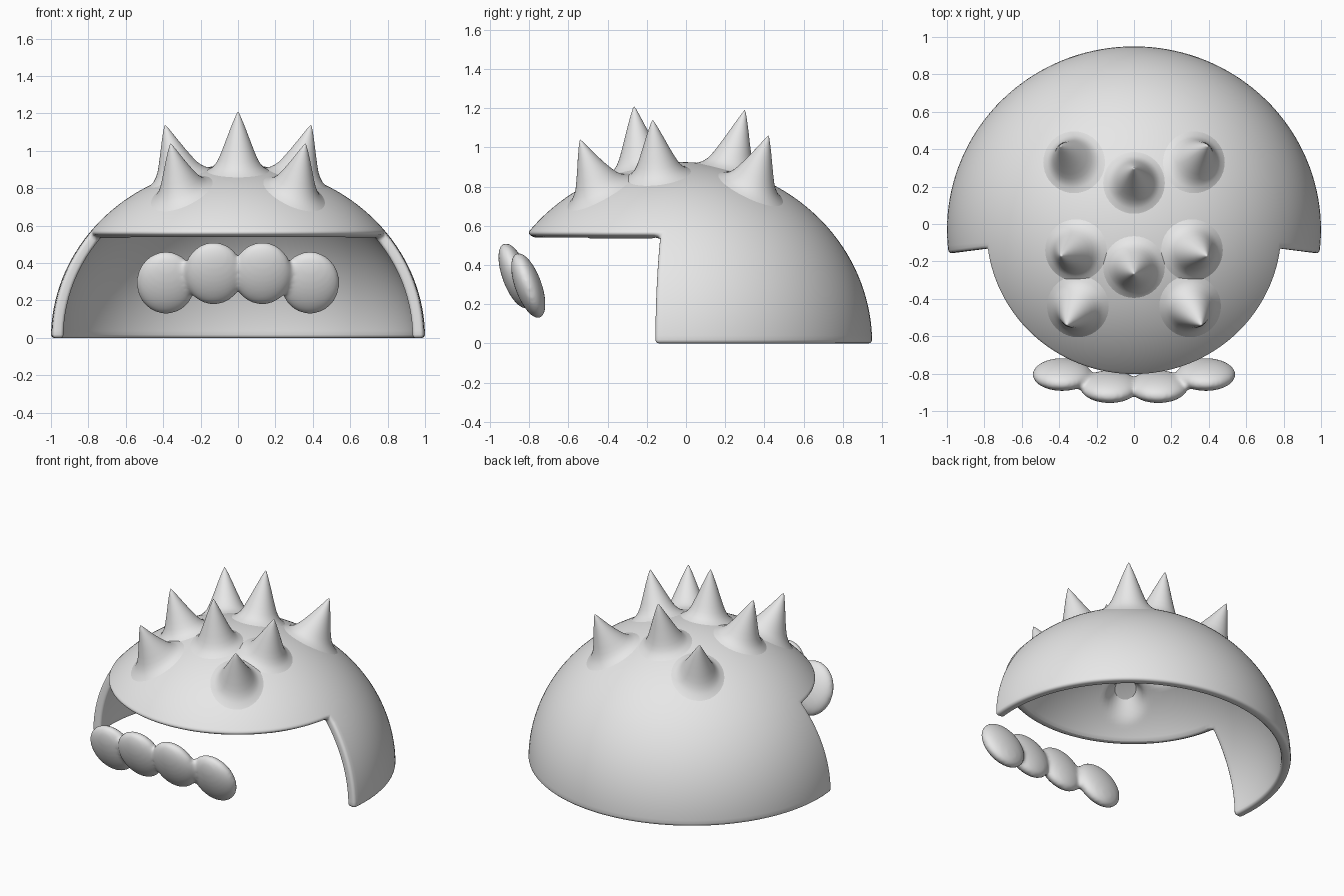
import bpy, bmesh, math
from mathutils import Matrix, Vector

if "Cube" in bpy.data.objects:
    bpy.data.objects.remove(bpy.data.objects["Cube"])

RX, RY, RZ, YC = 1.0, 0.98, 0.925, -0.03   # dome radii and y centre
SEGS, VISOR_Z, THICK = 144, 0.56, 0.06

grey = bpy.data.materials.new("plain_grey")
grey.diffuse_color = (0.8, 0.8, 0.8, 1)
grey.use_nodes = True
grey.node_tree.nodes["Principled BSDF"].inputs["Base Color"].default_value = grey.diffuse_color


def add_object(name, bm):
    bmesh.ops.recalc_face_normals(bm, faces=bm.faces)
    mesh = bpy.data.meshes.new(name)
    bm.to_mesh(mesh)
    bm.free()
    ob = bpy.data.objects.new(name, mesh)
    bpy.context.collection.objects.link(ob)
    mesh.materials.append(grey)
    return ob


def activate(ob):
    bpy.ops.object.select_all(action='DESELECT')
    ob.select_set(True)
    bpy.context.view_layer.objects.active = ob


def apply_modifiers(ob):
    activate(ob)
    for m in list(ob.modifiers):
        bpy.ops.object.modifier_apply(modifier=m.name)


def smooth(ob, angle):
    activate(ob)
    bpy.ops.object.shade_smooth_by_angle(angle=math.radians(angle))


def dome_z(x, y):
    return RZ * math.sqrt(max(0, 1 - (x / RX) ** 2 - ((y - YC) / RY) ** 2))


# spikes: base centre x, y and tip x, y, z
SPIKES = [((0, 0.22), (0, 0.30, 1.19)), ((0, -0.23), (0, -0.265, 1.21))]
for s in (-1, 1):
    SPIKES += [((s * 0.31, -0.14), (s * 0.39, -0.17, 1.14)),
               ((s * 0.32, 0.33), (s * 0.395, 0.42, 1.06)),
               ((s * 0.30, -0.44), (s * 0.36, -0.54, 1.04))]

# helmet shell: dome sheet with the face opening left out
bm = bmesh.new()
split = math.asin(VISOR_Z / RZ)
lats = [math.pi / 2 + (split - math.pi / 2) * i / 32 for i in range(1, 33)]
lats += [split * (1 - i / 15) for i in range(1, 16)]
rings = []
for lat in lats:
    rings.append([bm.verts.new((RX * math.cos(lat) * math.cos(2 * math.pi * k / SEGS),
                                YC + RY * math.cos(lat) * math.sin(2 * math.pi * k / SEGS),
                                RZ * math.sin(lat))) for k in range(SEGS)])
top = bm.verts.new((0, YC, RZ))
for k in range(SEGS):
    n = (k + 1) % SEGS
    bm.faces.new((top, rings[0][k], rings[0][n]))
    for i in range(len(rings) - 1):
        if i >= 31 and SEGS // 2 + 3 <= k < SEGS - 3:
            continue
        bm.faces.new((rings[i][k], rings[i + 1][k], rings[i + 1][n], rings[i][n]))
bmesh.ops.delete(bm, geom=[v for v in bm.verts if not v.link_faces], context='VERTS')
shell = add_object("helmet_shell", bm)
sol = shell.modifiers.new("thickness", 'SOLIDIFY')
sol.thickness, sol.offset = THICK, -1
apply_modifiers(shell)

# level the visor underside and hollow the inside below each spike
for v in shell.data.vertices:
    x, y, z = v.co
    if (x / RX) ** 2 + ((y - YC) / RY) ** 2 + (z / RZ) ** 2 > 0.97:
        continue
    if y < -0.15 and 0.45 < z < 0.535:
        v.co.z = 0.535
    for (bx, by), tip in SPIKES:
        d = math.hypot(x - bx, y - by) / 0.14
        if d < 1:
            t = 1 - d
            v.co.z += 0.13 * t * t * (3 - 2 * t)
bev = shell.modifiers.new("rounded_rim", 'BEVEL')
bev.width, bev.segments = 0.024, 3
bev.limit_method, bev.angle_limit = 'ANGLE', math.radians(50)
apply_modifiers(shell)
smooth(shell, 50)

# spikes: leaning cones whose flared feet follow the dome
PROFILE = [(0.185, -0.03), (0.165, 0.0), (0.14, 0.035), (0.12, 0.10), (0.105, 0.18),
           (0.09, 0.29), (0.068, 0.47), (0.047, 0.65), (0.025, 0.83), (0.008, 0.96)]
for j, ((bx, by), tip) in enumerate(SPIKES):
    bm = bmesh.new()
    loops = []
    rise = tip[2] - dome_z(bx, by)
    for r, h in PROFILE:
        loop = []
        for k in range(40):
            a = 2 * math.pi * k / 40
            ox, oy = r * math.cos(a), r * math.sin(a)
            x, y = bx + ox + (tip[0] - bx) * h, by + oy + (tip[1] - by) * h
            hh = max(h, 0)
            z = dome_z(bx + ox, by + oy) * (1 - hh) + dome_z(bx, by) * hh + rise * h
            loop.append(bm.verts.new((x, y, z)))
        loops.append(loop)
    apex = bm.verts.new(tip)
    for k in range(40):
        n = (k + 1) % 40
        for lo, hi in zip(loops, loops[1:]):
            bm.faces.new((lo[k], lo[n], hi[n], hi[k]))
        bm.faces.new((loops[-1][k], loops[-1][n], apex))
    smooth(add_object(f"spike_{j + 1}", bm), 60)

# floating mouth guard: four flattened, tilted lobes melted together
bm = bmesh.new()
for s in (-1, 1):
    for centre in ((s * 0.385, -0.805, 0.295), (s * 0.13, -0.87, 0.345)):
        m = (Matrix.Translation(Vector(centre)) @ Matrix.Rotation(math.radians(20), 4, 'X')
             @ Matrix.Diagonal((0.158, 0.068, 0.176, 1)))
        bmesh.ops.create_uvsphere(bm, u_segments=40, v_segments=24, radius=1, matrix=m)
guard = add_object("mouth_guard", bm)
rem = guard.modifiers.new("merge", 'REMESH')
rem.mode, rem.voxel_size = 'VOXEL', 0.012
smo = guard.modifiers.new("melt", 'SMOOTH')
smo.factor, smo.iterations = 0.5, 10
apply_modifiers(guard)
smooth(guard, 80)
